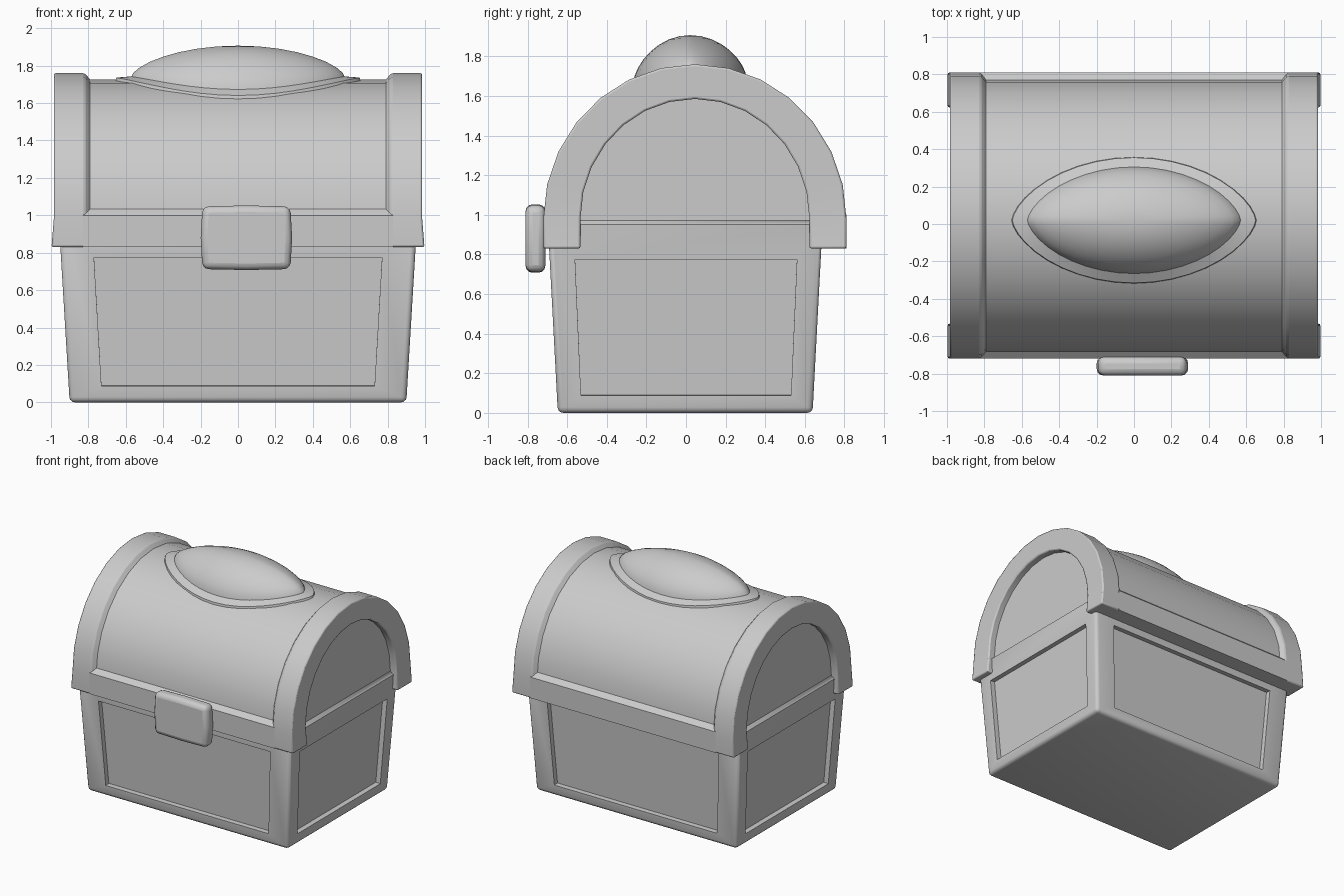
import bpy, bmesh
from math import sin, cos, pi, sqrt

if "Cube" in bpy.data.objects:
    bpy.data.objects.remove(bpy.data.objects["Cube"])

CY, CZ, RIM = 0.045, 0.98, 0.83      # lid centre y, arch centre z, lid bottom


def finish(bm, name, bevel=0.0, segs=2, angle=35):
    bmesh.ops.recalc_face_normals(bm, faces=bm.faces)
    me = bpy.data.meshes.new(name)
    bm.to_mesh(me)
    bm.free()
    ob = bpy.data.objects.new(name, me)
    bpy.context.collection.objects.link(ob)
    if bevel:
        m = ob.modifiers.new("bevel", 'BEVEL')
        m.width, m.segments, m.limit_method = bevel, segs, 'ANGLE'
        m.angle_limit = 0.6
    bpy.ops.object.select_all(action='DESELECT')
    ob.select_set(True)
    bpy.context.view_layer.objects.active = ob
    bpy.ops.object.shade_smooth_by_angle(angle=angle * pi / 180)
    return ob


def bridge(bm, a, b, closed):
    n = len(a)
    for i in range(n if closed else n - 1):
        j = (i + 1) % n
        bm.faces.new((a[i], a[j], b[j], b[i]))


def arch(a, b, bottom=RIM, n=14):
    arc = [(CY - a * cos(pi * i / n), CZ + b * sin(pi * i / n)) for i in range(n + 1)]
    return [(CY - a, bottom)] + arc + [(CY + a, bottom)]


# tapered body with four recessed panels
def half(z):
    return 0.90 + 0.06 * z, 0.643 + 0.053 * z


bm = bmesh.new()
loops = []
for z, (hx, hy) in ((0, half(0)), (0.95, half(0.95)), (0.98, (0.92, 0.68))):
    loops.append([bm.verts.new((sx * hx, sy * hy - 0.004, z))
                  for sx, sy in ((-1, -1), (1, -1), (1, 1), (-1, 1))])
bridge(bm, loops[0], loops[1], True)
bridge(bm, loops[1], loops[2], True)
bm.faces.new(loops[0])
bm.faces.new(loops[2])
bmesh.ops.recalc_face_normals(bm, faces=bm.faces)
edges = [e for e in bm.edges if max(v.co.z for v in e.verts) < 0.96
         and min(v.co.z for v in e.verts) < 0.01]
bmesh.ops.bevel(bm, geom=edges, offset=0.028, segments=3, profile=0.5, affect='EDGES')
panels = [f for f in bm.faces if f.calc_area() > 0.6 and abs(f.normal.z) < 0.5]
for f in panels:
    n = f.normal.copy()
    bmesh.ops.inset_individual(bm, faces=[f], thickness=0.03)
    front = abs(n.y) > abs(n.x)
    for v in f.verts:
        top = v.co.z > 0.4
        z = 0.775 if top else 0.087
        hx, hy = half(z)
        if front:
            wide = 0.77 if top else 0.73
            v.co = (wide if v.co.x > 0 else -wide, (hy if n.y > 0 else -hy) - 0.004, z)
        else:
            wide = 0.56 if top else 0.53
            v.co = (hx if n.x > 0 else -hx, wide if v.co.y > 0 else -wide, z)
    r = bmesh.ops.extrude_discrete_faces(bm, faces=[f])
    bmesh.ops.translate(bm, verts=r['faces'][0].verts, vec=n * -0.04)
finish(bm, "chest_body")

# curved lid core, its ends are the recessed side panels
bm = bmesh.new()
ends = [[bm.verts.new((x, y, z)) for y, z in arch(0.732, 0.745, 0.9)] for x in (-0.93, 0.93)]
bridge(bm, ends[0], ends[1], True)
for e in ends:
    bm.faces.new(e)
finish(bm, "lid_vault")

# raised arch bands at both ends of the lid
for s, name in ((-1, "left"), (1, "right")):
    bm = bmesh.new()
    loops = []
    for x, a, b in ((0.785, 0.725, 0.74), (0.82, 0.765, 0.78), (0.985, 0.765, 0.78),
                    (0.985, 0.578, 0.605), (0.785, 0.578, 0.605)):
        loops.append([bm.verts.new((s * (x + (0.08 * max(0, CZ - z) if x > 0.9 else 0)), y, z))
                      for y, z in arch(a, b)])
    for i in range(5):
        bridge(bm, loops[i], loops[(i + 1) % 5], False)
    for k in (0, -1):
        bm.faces.new([l[k] for l in loops])
    finish(bm, name + "_lid_band", 0.01)

# lower rails along the front and back of the lid
for s, name in ((-1, "front"), (1, "back")):
    bm = bmesh.new()
    prof = ((0.6, RIM), (0.765, RIM), (0.765, 1.0), (0.725, 1.035), (0.6, 1.035))
    ends = [[bm.verts.new((x, CY + s * y, z)) for y, z in prof] for x in (-0.83, 0.83)]
    bridge(bm, ends[0], ends[1], True)
    for e in ends:
        bm.faces.new(e)
    finish(bm, name + "_lid_rail")

# rounded latch plate
bm = bmesh.new()
bmesh.ops.create_cube(bm, size=1)
for v in bm.verts:
    v.co = (0.045 + v.co.x * 0.47, -0.76 + v.co.y * 0.1, 0.88 + v.co.z * 0.335)
bmesh.ops.subdivide_edges(bm, edges=bm.edges, cuts=1, use_grid_fill=True)
for v in bm.verts:                   # slightly bulging sides
    if abs(v.co.x - 0.045) < 0.01 or abs(v.co.z - 0.88) < 0.01:
        v.co.x = 0.045 + (v.co.x - 0.045) * 1.04
        v.co.z = 0.88 + (v.co.z - 0.88) * 1.03
finish(bm, "latch", 0.035, 3, 60)


# lens-shaped dome with a thin flange that follows the lid
def lid_z(y):
    return CZ + 0.745 * sqrt(max(0, 1 - ((y - CY) / 0.732) ** 2))


def lens(a, b, n=40):
    pts = []
    for i in range(n):
        t = 2 * pi * i / n
        pts.append((a * cos(t), 0.02 + b * sin(t) * abs(sin(t)) ** 0.3))
    return pts


bm = bmesh.new()
rings = []
for a, b, lift in ((0.66, 0.34, -0.02), (0.65, 0.335, 0.012), (0.57, 0.285, 0.018)):
    rings.append([bm.verts.new((x, y, lid_z(y) + lift)) for x, y in lens(a, b)])
base = [v.co.copy() for v in rings[-1]]
for k in range(1, 8):
    p = pi / 2 * k / 8
    rings.append([bm.verts.new((c.x * cos(p), 0.02 + (c.y - 0.02) * cos(p),
                                c.z + (1.907 - c.z) * sin(p) ** 1.3)) for c in base])
for r0, r1 in zip(rings, rings[1:]):
    bridge(bm, r0, r1, True)
tip = bm.verts.new((0, 0.02, 1.907))
for i in range(40):
    bm.faces.new((rings[-1][i], rings[-1][(i + 1) % 40], tip))
finish(bm, "lid_dome")
